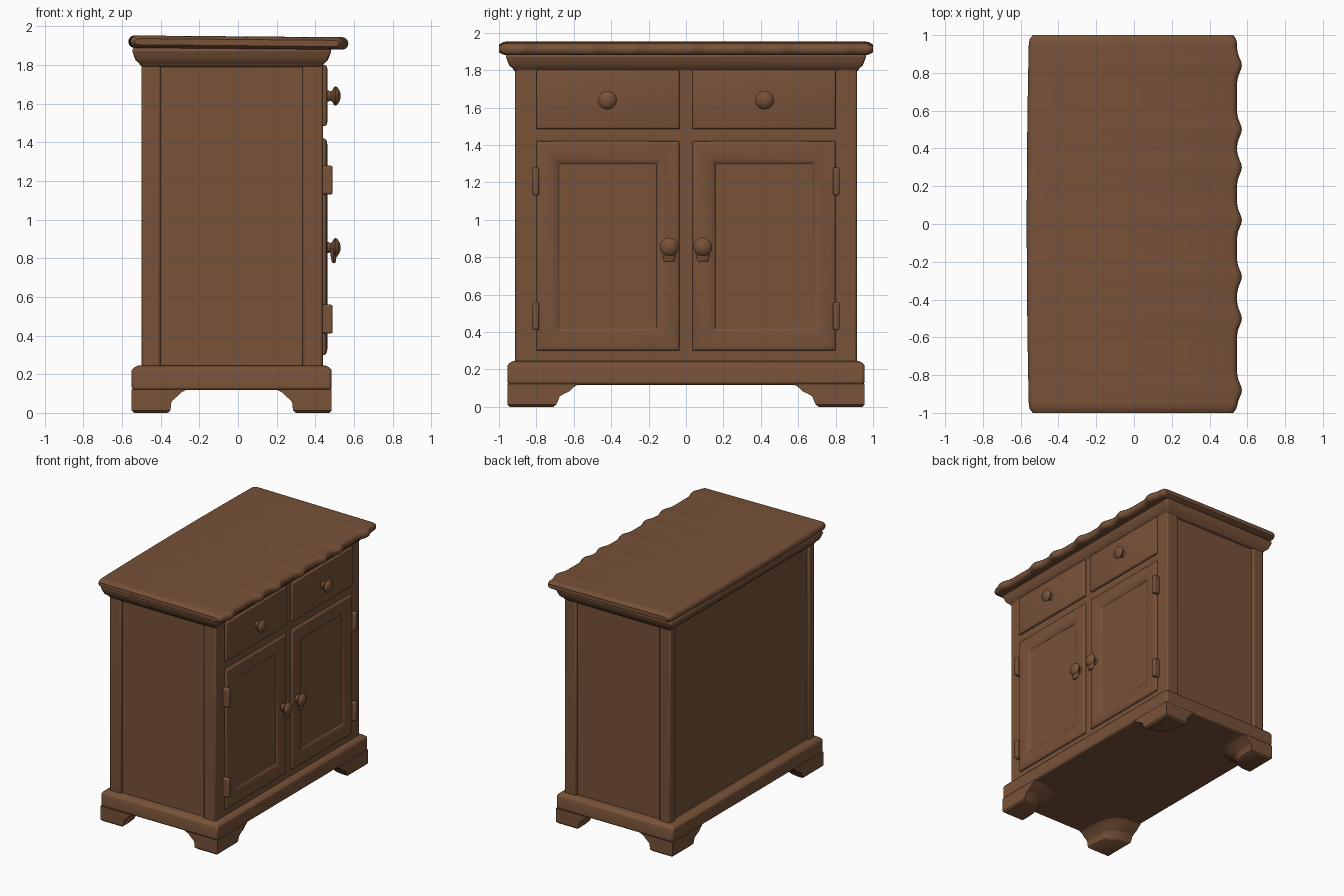
import bpy, bmesh, math
from mathutils import Vector

if "Cube" in bpy.data.objects:
    bpy.data.objects.remove(bpy.data.objects["Cube"])

wood = bpy.data.materials.new("brown_wood")
wood.diffuse_color = (0.185, 0.084, 0.040, 1)
wood.use_nodes = True
wood.node_tree.nodes["Principled BSDF"].inputs["Base Color"].default_value = wood.diffuse_color


def loft(name, rings, bevel=0.0, angle=40):
    """Skin closed rings of points and cap both ends."""
    bm = bmesh.new()
    vs = [[bm.verts.new(Vector(p)) for p in r] for r in rings]
    n = len(rings[0])
    for a, b in zip(vs, vs[1:]):
        for i in range(n):
            j = (i + 1) % n
            bm.faces.new((a[i], a[j], b[j], b[i]))
    bm.faces.new(vs[0])
    bm.faces.new(vs[-1])
    bmesh.ops.recalc_face_normals(bm, faces=bm.faces)
    me = bpy.data.meshes.new(name)
    bm.to_mesh(me)
    bm.free()
    ob = bpy.data.objects.new(name, me)
    bpy.context.collection.objects.link(ob)
    me.materials.append(wood)
    bpy.ops.object.select_all(action='DESELECT')
    ob.select_set(True)
    bpy.context.view_layer.objects.active = ob
    bpy.ops.object.shade_smooth_by_angle(angle=math.radians(angle))
    if bevel:
        m = ob.modifiers.new("soft_edges", 'BEVEL')
        m.width = bevel
        m.segments = 2
        m.limit_method = 'ANGLE'
    return ob


def rect_z(x0, x1, y0, y1, z, o=0.0):
    return [(x0 - o, y0 - o, z), (x1 + o, y0 - o, z),
            (x1 + o, y1 + o, z), (x0 - o, y1 + o, z)]


def rect_x(y0, y1, z0, z1, x, i=0.0):
    return [(x, y0 + i, z0 + i), (x, y1 - i, z0 + i),
            (x, y1 - i, z1 - i), (x, y0 + i, z1 - i)]


def box(name, x0, x1, y0, y1, z0, z1, bevel=0.01):
    return loft(name, [rect_z(x0, x1, y0, y1, z0), rect_z(x0, x1, y0, y1, z1)], bevel)


# carcass: recessed panels between the corner posts and the front frame
box("carcass_panels", -0.48, 0.42, -0.895, 0.895, 0.15, 1.85, 0)
box("front_frame", 0.335, 0.44, -0.915, 0.915, 0.2, 1.83, 0.012)
for s, side in ((-1, "left"), (1, "right")):
    ya, yb = sorted((s * 0.915, s * 0.845))
    box(side + "_back_post", -0.5, -0.40, ya, yb, 0.2, 1.83, 0.012)

# plinth with softened top
loft("plinth", [rect_z(-0.55, 0.485, -0.955, 0.955, z, o) for z, o in
                ((0.118, 0), (0.22, 0), (0.235, -0.008), (0.246, -0.035))], 0.014)

# stepped bracket feet, rounded on the inner corner
for cx, sx in ((-0.55, 1), (0.485, -1)):
    for sy in (1, -1):
        rings = []
        for z, w, d in ((0, .185, .245), (.012, .20, .262), (.055, .205, .28), (.068, .215, .30),
                        (.085, .235, .335), (.105, .255, .355), (.121, .285, .38)):
            e = 0.012 if z == 0 else 0.0
            ring = [(cx + sx * e, -sy * (0.955 - e), z)]
            for k in range(13):
                t = k / 12 * math.pi / 2
                u = w * math.cos(t) ** 0.6 if k < 12 else e
                v = d * math.sin(t) ** 0.6 if k > 0 else e
                ring.append((cx + sx * max(u, e), -sy * (0.955 - max(v, e)), z))
            rings.append(ring)
        loft("foot", rings)

# crown moulding under the top
loft("crown_moulding", [rect_z(-0.5, 0.435, -0.915, 0.915, z, o) for z, o in
                        ((1.79, 0), (1.81, .012), (1.825, .03), (1.85, .04),
                         (1.88, .05), (1.895, .03))], 0.01)

# worn top board: rounded section swept across, with an uneven front edge
bumps = (-0.88, -0.5, -0.28, 0.02, 0.3, 0.5, 0.84)
ys = [-1 + 2 * i / 100 for i in range(101)]
rings = []
for y in ys:
    edge = max(0, abs(y) - 0.96) / 0.04
    e = 0.02 * edge ** 2
    h = 0.032 - 0.016 * edge ** 2
    x1 = 0.545 + 0.026 * max(math.exp(-((y - b) / 0.05) ** 2) for b in bumps) - e
    x0 = -0.568 + 0.012 * y * y + e
    ring = []
    for k in range(7):
        t = -math.pi / 2 + math.pi * k / 6
        ring.append((x1 - 0.03 + 0.03 * math.cos(t), y, 1.912 + h * math.sin(t)))
    for k in range(7):
        t = math.pi / 2 + math.pi * k / 6
        ring.append((x0 + 0.03 + 0.03 * math.cos(t), y, 1.921 + h * math.sin(t)))
    rings.append(ring)
loft("top_board", rings, angle=50)


def lathe_x(name, y, z, profile, n=24):
    loft(name, [[(x, y + r * math.cos(2 * math.pi * k / n), z + r * math.sin(2 * math.pi * k / n))
                 for k in range(n)] for x, r in profile])


knob = ((0.43, .032), (0.468, .028), (0.48, .024), (0.49, .034), (0.497, .047), (0.505, .05),
        (0.514, .045), (0.524, .03), (0.531, .012))

for s, side in ((-1, "left"), (1, "right")):
    ya, yb = sorted((s * 0.80, s * 0.035))
    # drawer front and knob
    loft(side + "_drawer", [rect_x(ya, yb, 1.485, 1.80, x, i) for x, i in
                            ((0.42, 0), (0.452, 0), (0.459, .006), (0.463, .022))], 0.003)
    lathe_x(side + "_drawer_knob", s * 0.42, 1.64, knob)
    # framed door with sunken panel
    loft(side + "_door", [rect_x(ya, yb, 0.30, 1.42, x, i) for x, i in
                          ((0.42, 0), (0.45, 0), (0.459, .01), (0.462, .03), (0.462, .085),
                           (0.455, .105), (0.449, .119), (0.443, .121))], 0.003)
    lathe_x(side + "_door_knob", s * 0.09, 0.855, knob)
    # tapered drop under the door knob
    loft(side + "_knob_drop",
         [[(0.495 + a * math.cos(k * math.pi / 8), s * 0.09 + b * math.sin(k * math.pi / 8), z)
           for k in range(16)] for z, a, b in
          ((0.775, .006, .026), (0.785, .011, .032), (0.81, .015, .036), (0.85, .018, .046))])
    # hinges
    for zc in (0.485, 1.205):
        box(side + "_hinge", 0.43, 0.49, s * 0.803 - 0.018, s * 0.803 + 0.018,
            zc - 0.075, zc + 0.075, 0.01)
